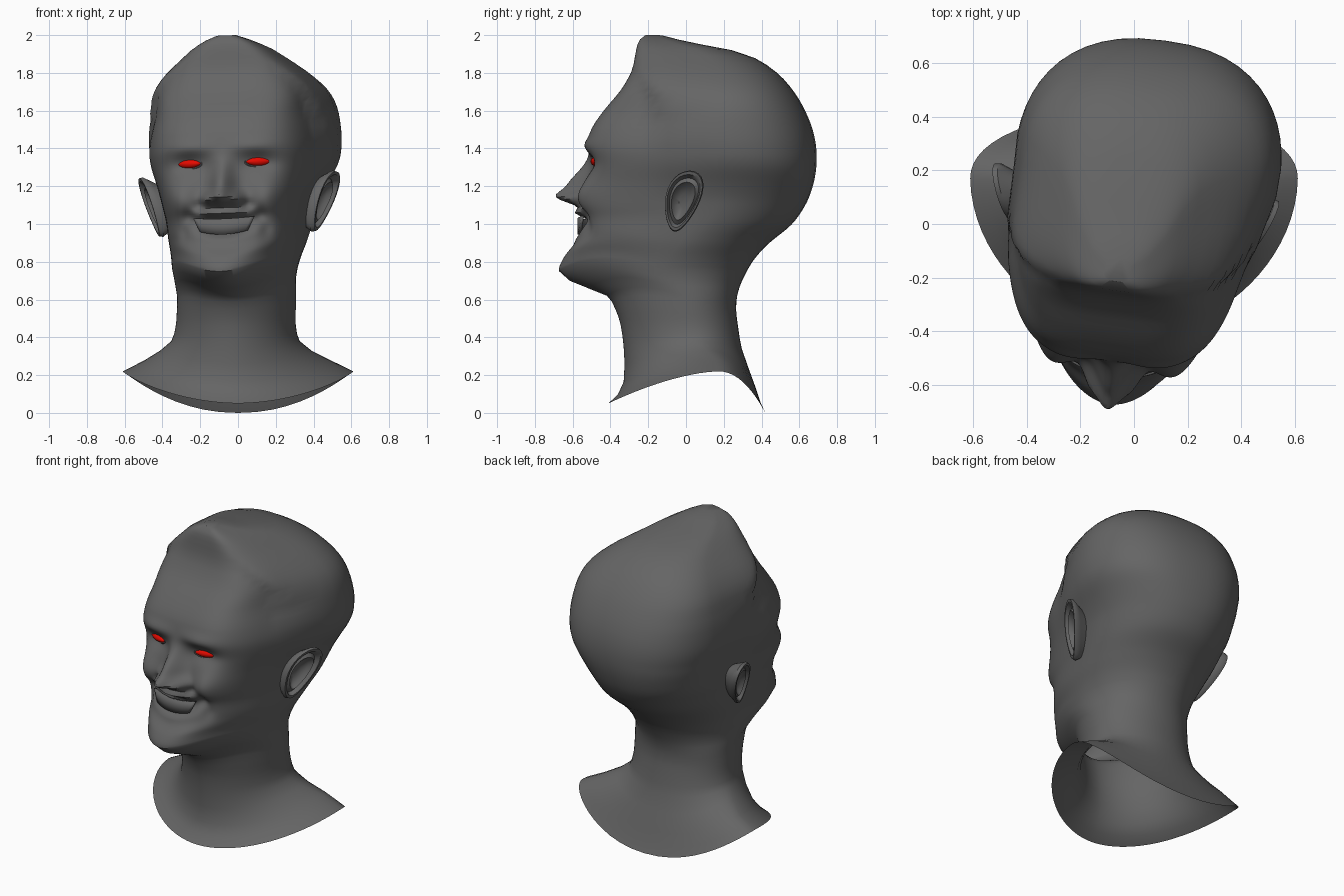
import bpy
import bmesh
from math import sin, cos, pi, exp, radians
from mathutils import Vector, Matrix

default_cube = bpy.data.objects.get("Cube")
if default_cube:
    bpy.data.objects.remove(default_cube, do_unlink=True)


def make_material(name, colour):
    material = bpy.data.materials.new(name)
    material.use_nodes = True
    material.diffuse_color = colour
    material.node_tree.nodes["Principled BSDF"].inputs["Base Color"].default_value = colour
    return material


grey = make_material("dark_grey", (0.13, 0.13, 0.13, 1))
red = make_material("eye_red", (0.8, 0.003, 0.0, 1))


def smooth(value):
    value = min(max(value, 0.0), 1.0)
    return value * value * (3 - 2 * value)


def pose(point):
    """Turn and tilt the head slightly, leaving the shoulders straight."""
    amount = smooth((point.z - 0.4) / 0.4)
    tilt = 0.035 * amount
    tilted = Vector((point.x - tilt * (point.z - 0.9), point.y, point.z + tilt * point.x))
    return Matrix.Rotation(radians(-7.5) * amount, 3, 'Z') @ tilted


def skin_rows(name, rows, material, closed=True, cap=False, thickness=0):
    """Join rows of points into a quad surface."""
    bm = bmesh.new()
    grid = [[bm.verts.new(pose(point)) for point in row] for row in rows]
    for lower, upper in zip(grid, grid[1:]):
        count = len(lower)
        for i in range(count if closed else count - 1):
            j = (i + 1) % count
            bm.faces.new((lower[i], lower[j], upper[j], upper[i]))
    if cap:
        bm.faces.new(grid[-1])
    bmesh.ops.recalc_face_normals(bm, faces=bm.faces)
    mesh = bpy.data.meshes.new(name)
    bm.to_mesh(mesh)
    bm.free()
    mesh.materials.append(material)
    obj = bpy.data.objects.new(name, mesh)
    bpy.context.collection.objects.link(obj)
    if thickness:
        modifier = obj.modifiers.new("thickness", 'SOLIDIFY')
        modifier.thickness = thickness
        modifier.offset = 0
    bpy.ops.object.select_all(action='DESELECT')
    obj.select_set(True)
    bpy.context.view_layer.objects.active = obj
    bpy.ops.object.shade_smooth_by_angle(angle=radians(40))
    return obj


# Head and neck sections: height, front, back, half width, front/back dip
sections = [Vector(row) for row in (
    (.22, -.41, .42, .61, .22),
    (.245, -.36, .395, .56, .19),
    (.28, -.33, .37, .49, .15),
    (.33, -.325, .33, .4, .09),
    (.38, -.33, .295, .34, .04),
    (.46, -.345, .275, .318, 0),
    (.55, -.375, .265, .315, 0),
    (.62, -.42, .27, .315, 0),
    (.66, -.52, .28, .318, 0),
    (.7, -.62, .295, .32, 0),
    (.75, -.677, .32, .328, 0),
    (.82, -.65, .365, .34, 0),
    (.9, -.58, .44, .36, 0),
    (1.0, -.54, .56, .385, 0),
    (1.1, -.525, .63, .41, 0),
    (1.2, -.51, .67, .44, 0),
    (1.3, -.497, .69, .475, 0),
    (1.4, -.508, .69, .495, 0),
    (1.5, -.488, .67, .495, 0),
    (1.6, -.42, .63, .48, 0),
    (1.7, -.335, .57, .44, 0),
    (1.8, -.28, .48, .355, 0),
    (1.88, -.265, .36, .26, 0),
    (1.92, -.26, .24, .21, 0),
    (1.95, -.255, .08, .16, 0),
    (1.975, -.245, -.04, .11, 0),
    (1.998, -.22, -.13, .05, 0),
)]

# Face relief: side offset, height, width, tallness, depth, upward bend
relief = (
    (0, 1.27, .055, .08, -.065, 0),     # nose bridge
    (0, 1.2, .065, .06, -.08, 0),       # nose middle
    (0, 1.14, .07, .045, -.14, 0),      # nose tip
    (.08, 1.13, .04, .035, -.06, 0),    # nostril wing
    (.19, 1.32, .09, .05, .03, 0),      # eye socket
    (.17, 1.41, .13, .04, -.02, 0),     # brow
    (.24, 1.14, .09, .09, -.055, 0),    # cheek
    (.13, 1.1, .03, .03, .02, 0),       # upper smile fold
    (.19, 1.05, .035, .04, .03, 0),     # middle smile fold
    (.22, .97, .03, .05, .02, 0),       # lower smile fold
    (0, 1.058, .13, .025, -.06, .3),    # upper lip
    (0, .985, .15, .04, .06, 1),        # mouth opening
    (0, .915, .12, .03, -.015, 1.2),    # lower lip
)


def relief_depth(x, z):
    depth = 0
    for side, height, width, tall, amount, bend in relief:
        across = (abs(x) - side) / width
        along = (z - height - bend * x * x) / tall
        depth += amount * exp(-across * across - along * along)
    return depth


def spline(index, t):
    """Smooth curve through the sections."""
    last = len(sections) - 1
    a, b, c, d = (sections[min(max(index + k, 0), last)] for k in (-1, 0, 1, 2))
    return 0.5 * (2 * b + (c - a) * t + (2 * a - 5 * b + 4 * c - d) * t * t
                  + (3 * b - a - 3 * c + d) * t ** 3)


def head_ring(section, half_count=48):
    height, front, back, width, dip = section
    middle = front + (0.6 + 0.1 * smooth((0.4 - height) / 0.12)) * (back - front)
    front_boxy = 1.9 + 2.4 * smooth((height - 0.76) / 0.34)
    back_boxy = 2.1 + 0.3 * smooth((height - 1) / 0.3)
    taper = 0.17 * smooth((height - 0.8) / 0.25) * smooth((1.8 - height) / 0.25)
    jaw = 1.4 * smooth((height - 0.45) / 0.25) * smooth((1.08 - height) / 0.36)
    neck = smooth((height - 0.25) / 0.1) * smooth((0.9 - height) / 0.2)
    skull = smooth((height - 1.1) / 0.25) * smooth((1.9 - height) / 0.3)
    ring = []
    for i in range(2 * half_count):
        u = (i - half_count) / half_count
        angle = pi * abs(u) ** 2.2
        s, c = abs(sin(angle)), cos(angle)
        power = 2 / (front_boxy if c > 0 else back_boxy)
        x = width * s ** power * (1 if u > 0 else -1)
        y_share = abs(c) ** power
        y = middle + ((front if c > 0 else back) - middle) * y_share
        z = height - dip * (0.77 * c ** 1.7 if c > 0 else c * c)
        if c > 0:
            # Face narrows forward, jaw line rises to the sides
            x *= 1 - taper * y_share
            z += jaw * x * x * c
            if 0.8 < z < 1.6:
                y += relief_depth(x, z)
        # Temples sit inside the hairline
        hairline = -0.1 + (1.65 - z) * (0.73 if z > 1.65 else 0.3)
        temple = smooth((hairline - y) / 0.04) * smooth((z - 1.3) / 0.3)
        x *= 1 - 0.08 * temple
        # Slight lean of the neck and skull to opposite sides
        x += 0.04 * skull * smooth((y + 0.2) / 0.4) - 0.013 * neck
        ring.append(Vector((x, y, z)))
    return ring


rings = []
for n in range(len(sections) - 1):
    here, there = sections[n], sections[n + 1]
    in_face = 0.7 <= here[0] < 1.45
    steps = max(1, round((there[0] - here[0]) / (0.0145 if in_face else 0.035)))
    rings += [head_ring(spline(n, k / steps)) for k in range(steps)]
rings.append(head_ring(sections[-1]))
skin_rows("head_and_neck", rings, grey, cap=True)


def ear_ring(side, scale, out, count=28):
    ring = []
    for i in range(count):
        a = 2 * pi * i / count
        z = 0.16 * sin(a) * scale
        y = 0.115 * cos(a) * (0.85 + 0.25 * sin(a)) * scale + 0.28 * z
        x = 0.437 + 0.33 * y + 0.25 * z + out
        ring.append(Vector((side * x, y + 0.04, z + 1.105)))
    return ring


def eye_ring(side, grow, out, scale=1, count=24):
    ring = []
    for i in range(count):
        a = 2 * pi * i / count
        x = (0.067 + grow) * scale * cos(a)
        z = (0.024 + grow) * scale * sin(a) * abs(sin(a)) ** 0.2
        ring.append(Vector((side * (0.187 + x), -0.461 + 0.27 * x - out, 1.325 + z)))
    return ring


# Ears with rim and inner ridge, eyes and eyelids on both sides
ear_shape = ((.55, -.1), (.9, -.01), (1, .015), (.97, .035), (.87, .035),
             (.76, .008), (.62, .025), (.5, .004), (.25, -.015))
lid_shape = ((.024, -.016), (.012, .002), (.004, .006), (-.001, .0))
for label, side in (("left", 1), ("right", -1)):
    skin_rows(label + "_ear", [ear_ring(side, s, o) for s, o in ear_shape], grey, cap=True)
    dome = [eye_ring(side, 0, 0.024 * (1 - s * s) ** 0.5, s) for s in (1, .9, .7, .4, .1)]
    skin_rows(label + "_eye", dome, red, cap=True)
    skin_rows(label + "_eyelids", [eye_ring(side, g, o) for g, o in lid_shape], grey)

# Curved row of teeth, narrower at the bottom
teeth = []
for height, half_width, bend in ((0.945, 0.125, 1.1), (0.985, 0.145, 0.7), (1.028, 0.16, 0.3)):
    columns = [half_width * (k / 8 - 1) for k in range(17)]
    teeth.append([Vector((x, 1.5 * x * x - 0.57, height + bend * x * x)) for x in columns])
skin_rows("teeth", teeth, grey, closed=False, thickness=0.015)
